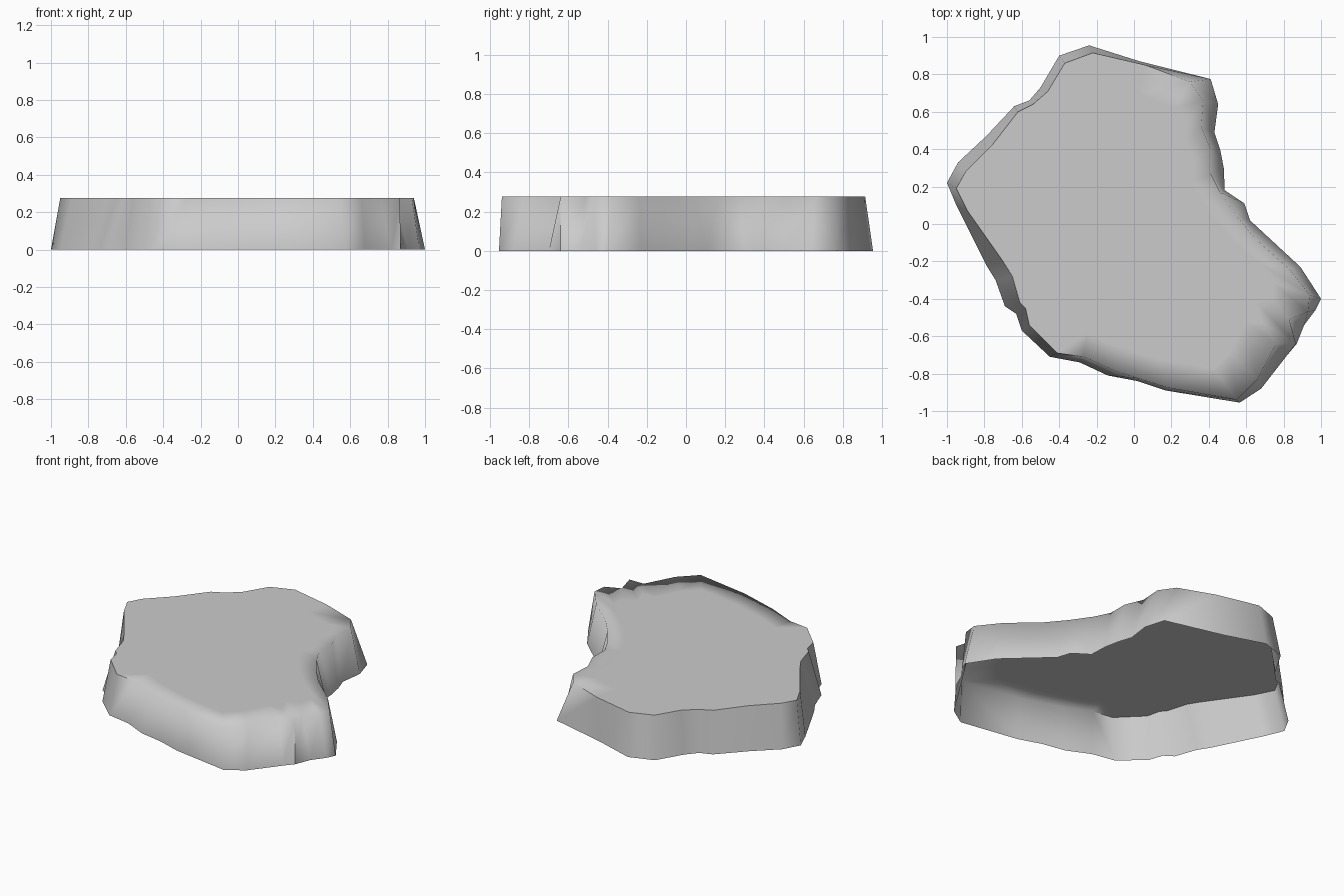
import bpy, bmesh, math

HEIGHT = 0.277
INNER = 0.82            # scale of the flat inner ring on the top
CENTRE = (-0.15, 0.0)

# Rock outline, clockwise from the back: base x, base y, rim x, rim y
OUTLINE = [
    (-.24, .955, -.22, .915), (.03, .87, .06, .85), (.41, .775, .30, .76),
    (.45, .64, .37, .66), (.43, .49, .36, .52), (.46, .40, .41, .40),
    (.48, .30, .41, .27), (.485, .18, .46, .17), (.59, .11, .55, .04),
    (.62, .02, .65, -.08), (.89, -.23, .83, -.24), (1.0, -.40, .94, -.38),
    (.97, -.46, .93, -.47), (.91, -.54, .83, -.51), (.87, -.64, .865, -.64),
    (.82, -.70, .76, -.64), (.68, -.88, .66, -.83), (.565, -.955, .55, -.94),
    (.17, -.89, .18, -.875), (.02, -.84, .02, -.825), (-.14, -.81, -.09, -.79),
    (-.29, -.74, -.27, -.71), (-.45, -.71, -.41, -.69), (-.60, -.57, -.56, -.54),
    (-.63, -.48, -.58, -.45), (-.69, -.44, -.61, -.42), (-.74, -.30, -.65, -.28),
    (-.79, -.22, -.70, -.20), (-.95, .10, -.89, .07), (-1.0, .22, -.95, .19),
    (-.94, .33, -.90, .28), (-.79, .47, -.76, .42), (-.64, .63, -.62, .60),
    (-.56, .66, -.54, .64), (-.50, .73, -.46, .71), (-.40, .90, -.37, .86),
]
SOFT = range(2, 21)     # part of the rim that blends softly into the top


def inner(x, y):
    return (CENTRE[0] + (x - CENTRE[0]) * INNER,
            CENTRE[1] + (y - CENTRE[1]) * INNER, HEIGHT)


bm = bmesh.new()
base = [bm.verts.new((p[0], p[1], 0)) for p in OUTLINE]
rim = [bm.verts.new((p[2], p[3], HEIGHT)) for p in OUTLINE]
ring = [bm.verts.new(inner(p[2], p[3])) for p in OUTLINE]

# Sloping walls and top border; the underside stays open
n = len(OUTLINE)
for i in range(n):
    j = (i + 1) % n
    bm.faces.new((base[j], base[i], rim[i], rim[j]))
    bm.faces.new((rim[j], rim[i], ring[i], ring[j]))
    bm.edges.get((rim[i], rim[j])).smooth = i in SOFT
    wall_edge = bm.edges.get((base[i], rim[i]))
    wall_edge.smooth = i not in (14,)

# Flat top
bm.faces.new(ring[::-1])
for f in bm.faces:
    f.smooth = True

mesh = bpy.data.meshes.new("rock_slab")
bm.to_mesh(mesh)
bm.free()
slab = bpy.data.objects.new("rock_slab", mesh)
bpy.context.collection.objects.link(slab)
